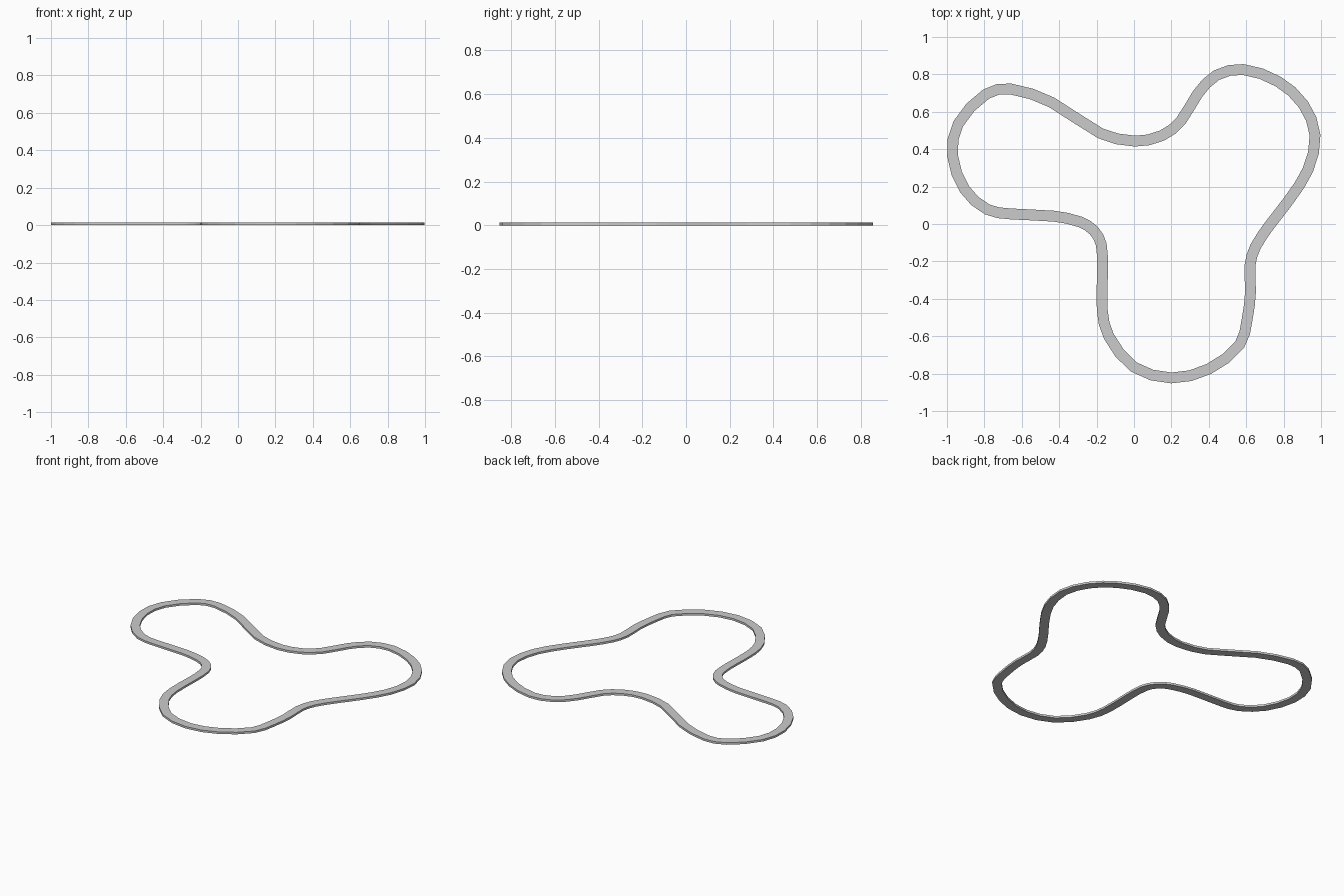
import bpy, bmesh
from mathutils import Vector

if "Cube" in bpy.data.objects:
    bpy.data.objects.remove(bpy.data.objects["Cube"])

WIDTH, HEIGHT, STEPS = 0.058, 0.014, 2

# Centreline of the three-lobed loop, clockwise from the top right lobe
PATH = [(.583, .826), (.77, .762), (.905, .64), (.968, .475), (.93, .29), (.83, .13),
        (.73, .0), (.65, -.12), (.62, -.22), (.623, -.36), (.605, -.51), (.565, -.645),
        (.40, -.775), (.2, -.823), (.0, -.765), (-.135, -.60), (-.17, -.46), (-.168, -.25),
        (-.175, -.11), (-.215, -.035), (-.29, .012), (-.43, .042), (-.66, .054),
        (-.785, .078), (-.905, .185), (-.970, .365), (-.94, .535), (-.79, .695),
        (-.66, .722), (-.44, .65), (-.18, .485), (.005, .443), (.15, .473), (.25, .55),
        (.34, .695), (.44, .795)]


def smooth_loop(points, steps):
    """Closed Catmull-Rom curve through the points."""
    p = [Vector(q) for q in points]
    n, out = len(p), []
    for i in range(n):
        a, b, c, d = p[i - 1], p[i], p[(i + 1) % n], p[(i + 2) % n]
        ma = (c - a) / (c - a).length * (c - b).length
        mb = (d - b) / (d - b).length * (c - b).length
        for k in range(steps):
            t = k / steps
            out.append(b * (2*t**3 - 3*t**2 + 1) + ma * (t**3 - 2*t**2 + t)
                       + c * (3*t**2 - 2*t**3) + mb * (t**3 - t**2))
    return out


# Flat strip with rectangular section swept round the loop
line = smooth_loop(PATH, STEPS)
n = len(line)
bm = bmesh.new()
rings = []
for i, p in enumerate(line):
    t = (line[(i + 1) % n] - line[i - 1]).normalized()
    side = Vector((-t.y, t.x)) * WIDTH / 2
    rings.append([bm.verts.new(((p + side * s).x, (p + side * s).y, z))
                  for s, z in ((1, 0), (1, HEIGHT), (-1, HEIGHT), (-1, 0))])
for i in range(n):
    a, b = rings[i], rings[(i + 1) % n]
    for k in range(4):
        m = (k + 1) % 4
        bm.faces.new((a[k], a[m], b[m], b[k]))
bmesh.ops.recalc_face_normals(bm, faces=bm.faces)
mesh = bpy.data.meshes.new("track_loop")
bm.to_mesh(mesh)
bm.free()
track = bpy.data.objects.new("track_loop", mesh)
bpy.context.collection.objects.link(track)
